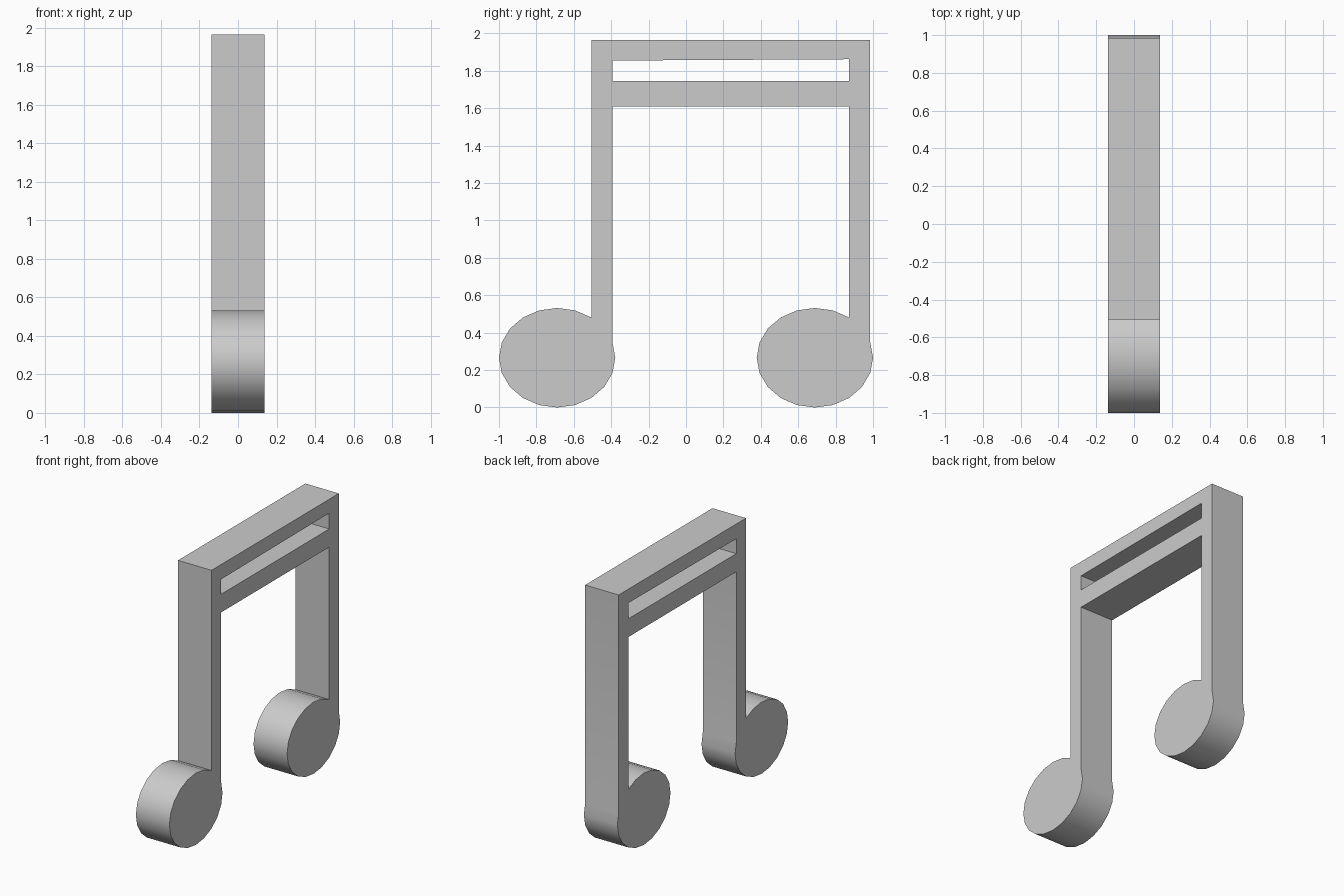
import bpy, bmesh
from math import cos, sin, radians

if "Cube" in bpy.data.objects:
    bpy.data.objects.remove(bpy.data.objects["Cube"])

HALF_SPAN = 0.689          # note head centres at y = -/+ this
RY, RZ = 0.311, 0.266      # note head radii
TOP = 1.965
THICK = 0.275


def head_arc(cy):
    """20-sided oval head, open between 18 and 54 degrees where the stem joins."""
    return [(cy + RY * cos(radians(a)), RZ + RZ * sin(radians(a)))
            for a in range(54, 379, 18)]


def add_loop(bm, points):
    verts = [bm.verts.new((0, y, z)) for y, z in points]
    return [bm.edges.new((v, verts[(i + 1) % len(verts)]))
            for i, v in enumerate(verts)]


left, right = head_arc(-HALF_SPAN), head_arc(HALF_SPAN)
out_l, in_l = left[0][0], left[-1][0]      # left stem edges
in_r, out_r = right[0][0], right[-1][0]    # right stem edges

# Outer silhouette: heads, stems and beams in one outline
outline = left + [(in_l, 1.61), (in_r, 1.61)] + right + [(out_r, TOP), (out_l, TOP)]
# Slot between the two beams
slot = [(in_l, 1.745), (in_r, 1.745), (in_r, 1.862), (in_l, 1.855)]

bm = bmesh.new()
edges = add_loop(bm, outline) + add_loop(bm, slot)
bmesh.ops.triangle_fill(bm, edges=edges, use_beauty=True, normal=(1, 0, 0))
bmesh.ops.dissolve_limit(bm, angle_limit=radians(1), verts=[],
                         edges=[e for e in bm.edges if len(e.link_faces) == 2])
bmesh.ops.recalc_face_normals(bm, faces=bm.faces)
mesh = bpy.data.meshes.new("beamed_music_notes")
bm.to_mesh(mesh)
bm.free()

notes = bpy.data.objects.new("beamed_music_notes", mesh)
bpy.context.collection.objects.link(notes)
bpy.context.view_layer.objects.active = notes
notes.select_set(True)

# Thickness, centred on x = 0
solid = notes.modifiers.new("thickness", 'SOLIDIFY')
solid.thickness = THICK
solid.offset = 0
bpy.ops.object.modifier_apply(modifier=solid.name)
bpy.ops.object.shade_smooth_by_angle(angle=radians(30))
